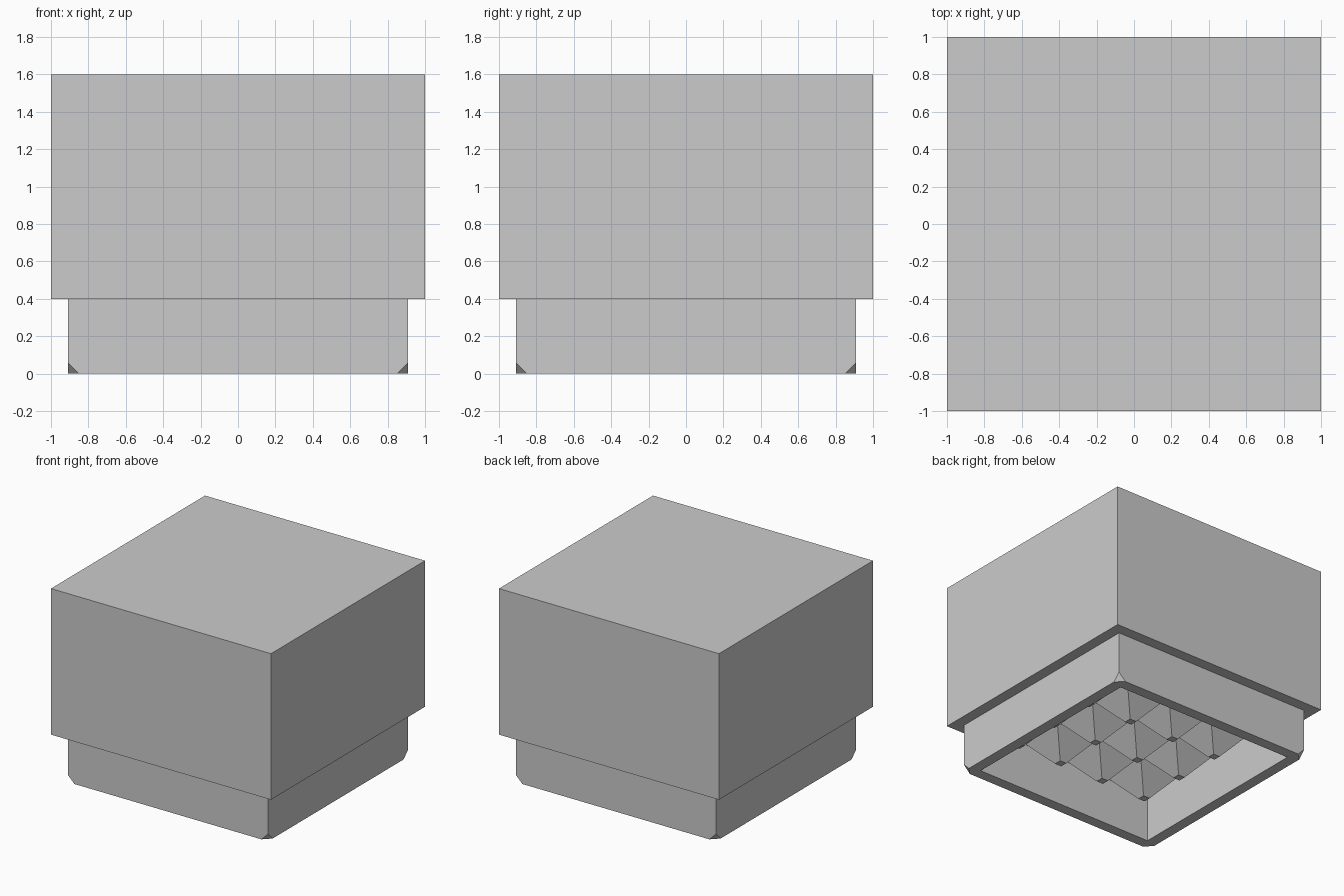
import bpy, bmesh
from math import pi, sqrt
from mathutils import Matrix, Vector

if "Cube" in bpy.data.objects:
    bpy.data.objects.remove(bpy.data.objects["Cube"])

STEP = 0.4      # height of the plinth
INNER = 0.82    # half width of the underside recess


def finish(name, bm):
    mesh = bpy.data.meshes.new(name)
    bmesh.ops.recalc_face_normals(bm, faces=bm.faces)
    bm.to_mesh(mesh)
    bm.free()
    obj = bpy.data.objects.new(name, mesh)
    bpy.context.collection.objects.link(obj)
    return obj


def box(half, z0, z1):
    bm = bmesh.new()
    m = Matrix.Translation((0, 0, (z0 + z1) / 2)) @ Matrix.Diagonal((2 * half, 2 * half, z1 - z0, 1))
    bmesh.ops.create_cube(bm, size=1, matrix=m)
    return bm


# Main block
finish("upper_block", box(1.0, STEP, 1.6))

# Plinth wall with its four bottom corners clipped
bm = box(0.91, 0, STEP)
for sx in (-1, 1):
    for sy in (-1, 1):
        bmesh.ops.bisect_plane(bm, geom=bm.verts[:] + bm.edges[:] + bm.faces[:],
                               plane_co=Vector((sx * 0.91, sy * 0.91, 0.06)),
                               plane_no=Vector((sx, sy, -1)), clear_outer=True)
        bmesh.ops.holes_fill(bm, edges=[e for e in bm.edges if e.is_boundary])
plinth = finish("plinth", bm)

# Square recess cut through the plinth
cutter = finish("recess_cutter", box(INNER, -0.2, STEP + 0.2))
cutter.hide_render = True
cutter.hide_viewport = True
cut = plinth.modifiers.new("recess", 'BOOLEAN')
cut.operation = 'DIFFERENCE'
cut.solver = 'EXACT'
cut.object = cutter

# Grid of truncated pyramids hanging from the recess ceiling
cell = INNER / 2
tip_z, tip_half = 0.2, 0.03
bm = bmesh.new()
for i in range(4):
    for j in range(4):
        place = Matrix.Translation(((i - 1.5) * cell, (j - 1.5) * cell, (STEP + tip_z) / 2))
        bmesh.ops.create_cone(bm, segments=4, cap_ends=True, cap_tris=False,
                              radius1=tip_half * sqrt(2), radius2=cell / 2 * sqrt(2),
                              depth=STEP - tip_z, matrix=place @ Matrix.Rotation(pi / 4, 4, 'Z'))
finish("underside_pyramids", bm)
